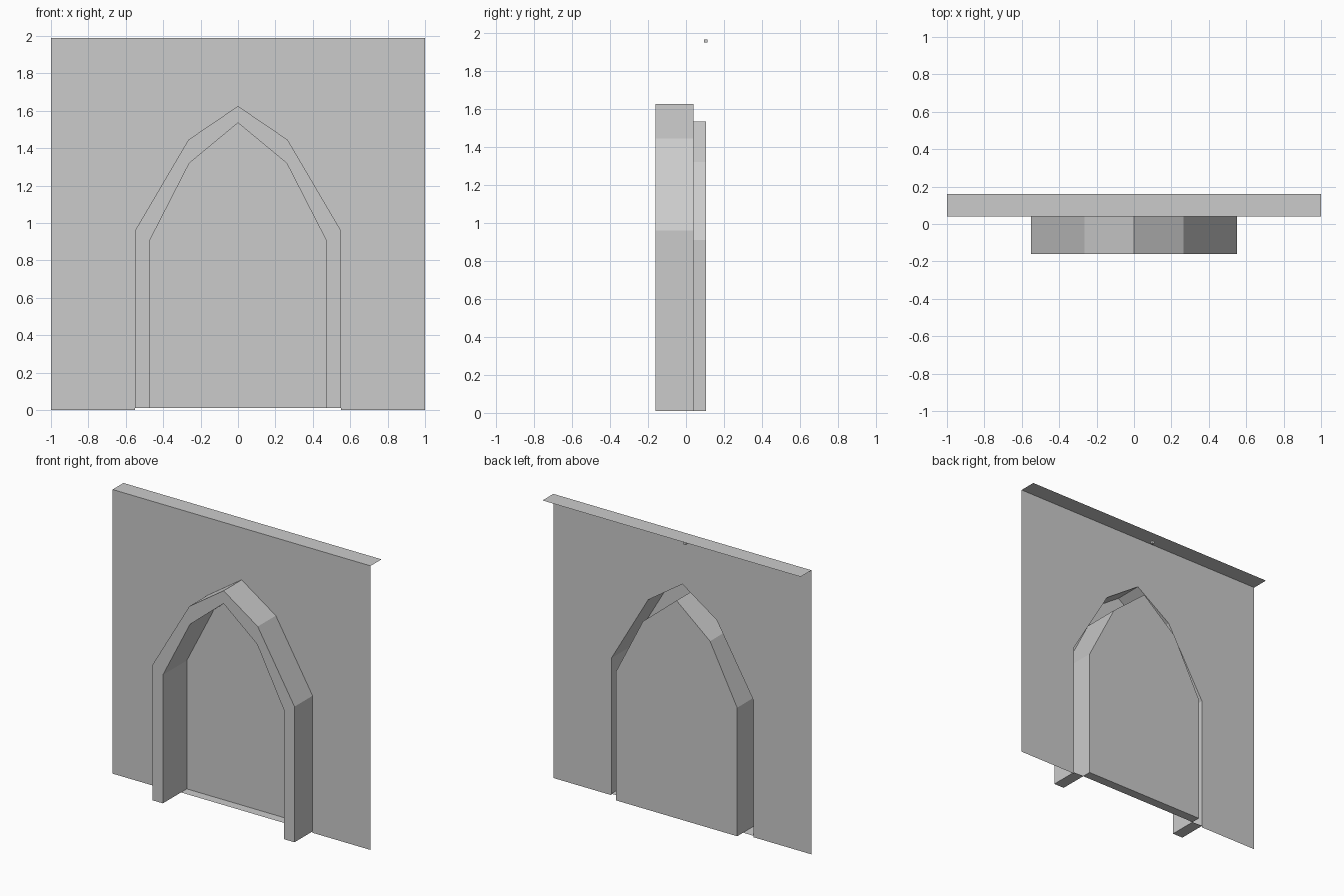
import bpy

if "Cube" in bpy.data.objects:
    bpy.data.objects.remove(bpy.data.objects["Cube"])

FRONT, WALL, DOOR, TOP_BACK = -0.16, 0.04, 0.105, 0.16
TOP, BASE = 1.99, 0.01


def arch(half, y):
    """Mirror a half profile (left bottom to apex) into a full arch at depth y."""
    pts = half + [(-x, z) for x, z in reversed(half[:-1])]
    return [(x, y, z) for x, z in pts]


def loft(a, b):
    """Quads joining two matching point rows."""
    return [(a[i], a[i + 1], b[i + 1], b[i]) for i in range(len(a) - 1)]


def flat(x0, x1, y0, y1, z, up=True):
    """Horizontal rectangle facing up or down."""
    q = [(x0, y0, z), (x1, y0, z), (x1, y1, z), (x0, y1, z)]
    return q if up else q[::-1]


def make(name, faces):
    """Mesh object from faces given as points, sharing equal points."""
    verts, index = [], {}
    for f in faces:
        for p in f:
            if p not in index:
                index[p] = len(verts)
                verts.append(p)
    mesh = bpy.data.meshes.new(name)
    mesh.from_pydata(verts, [], [[index[p] for p in f] for f in faces])
    mesh.update()
    obj = bpy.data.objects.new(name, mesh)
    bpy.context.collection.objects.link(obj)
    return obj


outer = [(-0.55, BASE), (-0.55, 0.96), (-0.265, 1.445), (0, 1.625)]
inner = [(-0.47, BASE), (-0.47, 0.91), (-0.26, 1.32), (0, 1.535)]
border = [(-1, 0), (-1, 0.96), (-1, TOP), (0, TOP)]
hole = [(-0.55, 0)] + outer[1:]

# Wall sheet with arched hole
make("wall", loft(arch(hole, WALL), arch(border, WALL)))

# Ledge running back from the wall top
make("top_ledge", [flat(-1, 1, WALL, TOP_BACK, TOP)])

# Projecting arch frame: outside, face, deep inner reveal and leg undersides
frame = loft(arch(outer, FRONT), arch(outer, WALL))
frame += loft(arch(inner, FRONT), arch(outer, FRONT))
frame += loft(arch(inner, DOOR), arch(inner, FRONT))
frame += [flat(-0.55, -0.47, FRONT, WALL, BASE, False),
          flat(0.47, 0.55, FRONT, WALL, BASE, False)]
make("arch_frame", frame)

# Recessed panel closing the arch, and its threshold
make("door_panel", [arch(inner, DOOR)[::-1]])
make("threshold", [flat(-0.47, 0.47, WALL, DOOR, BASE)])

# Tiny block behind the wall, under the ledge
bpy.ops.mesh.primitive_cube_add(size=0.018, location=(-0.07, 0.105, 1.958))
bpy.context.object.name = "small_peg"
